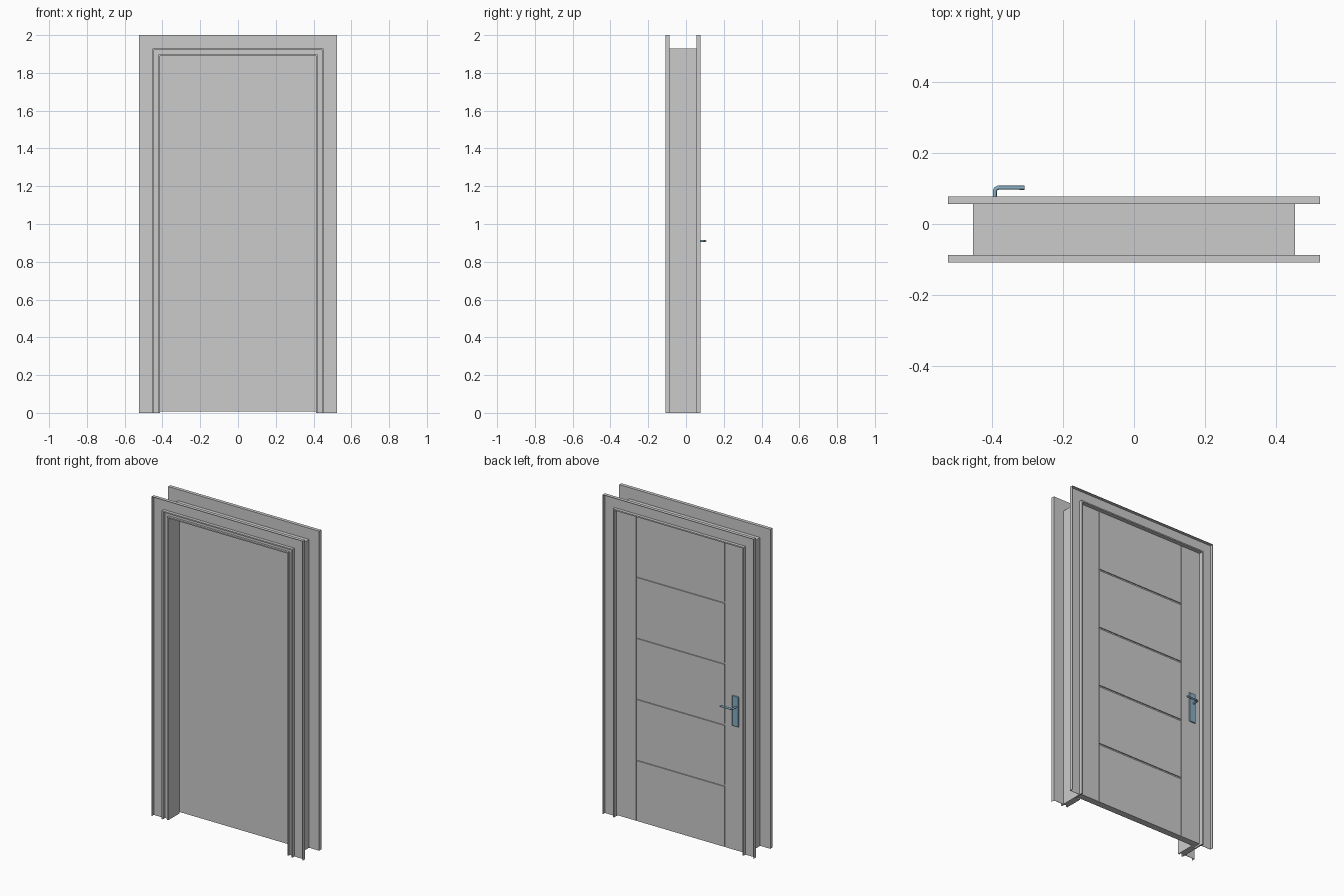
import bpy, bmesh
from mathutils import Vector

if "Cube" in bpy.data.objects:
    bpy.data.objects.remove(bpy.data.objects["Cube"])

W, H = 0.523, 2.0              # outer half width and height of the frame
FRONT, FRONT_IN = -0.108, -0.0865
BACK, BACK_IN = 0.077, 0.0555


def add_mesh(name, bm, mat=None):
    bmesh.ops.recalc_face_normals(bm, faces=bm.faces)
    me = bpy.data.meshes.new(name)
    bm.to_mesh(me)
    bm.free()
    ob = bpy.data.objects.new(name, me)
    bpy.context.collection.objects.link(ob)
    if mat:
        me.materials.append(mat)
    return ob


def box(name, x0, x1, y0, y1, z0, z1, mat=None):
    bm = bmesh.new()
    bmesh.ops.create_cube(bm, size=1)
    for v in bm.verts:
        v.co = Vector(((x0 + x1) / 2 + v.co.x * (x1 - x0),
                       (y0 + y1) / 2 + v.co.y * (y1 - y0),
                       (z0 + z1) / 2 + v.co.z * (z1 - z0)))
    return add_mesh(name, bm, mat)


def door_sweep(name, profile):
    """Mitred sweep of a closed (inset, y) profile up, across and down."""
    bm = bmesh.new()
    rings = []
    for sx, top in ((-1, 0), (-1, 1), (1, 1), (1, 0)):
        rings.append([bm.verts.new((sx * (W - d), y, (H - d) * top))
                      for d, y in profile])
    n = len(profile)
    for a, b in zip(rings, rings[1:]):
        for i in range(n):
            j = (i + 1) % n
            bm.faces.new((a[i], a[j], b[j], b[i]))
    bm.faces.new(rings[0])
    bm.faces.new(rings[-1])
    return add_mesh(name, bm)


# casings: thin outer lip, flat back plate, thicker inner lip
for name, out, inn in (("front_casing", FRONT, FRONT_IN),
                       ("back_casing", BACK, BACK_IN)):
    t = 0.002 if out > inn else -0.002
    door_sweep(name, [(0, inn), (0, out), (0.002, out), (0.002, inn + t),
                      (0.070, inn + t), (0.070, out), (0.078, out),
                      (0.078, inn)])

# jamb with front rib and a rebate for the leaf
door_sweep("jamb", [(0.070, FRONT_IN), (0.1025, FRONT_IN), (0.1025, -0.100),
                    (0.110, -0.100), (0.110, 0.012), (0.078, 0.012),
                    (0.078, BACK_IN), (0.070, BACK_IN)])

# door leaf: core, two stiles and five panels separated by grooves
LX, Z0, Z1, PX = 0.442, 0.008, 1.919, 0.306
DOOR_BACK = 0.055
box("door_core", -LX, LX, 0.013, DOOR_BACK - 0.006, Z0, Z1)
for side, s in (("left", -1), ("right", 1)):
    a, b = sorted((s * (PX + 0.002), s * LX))
    box("door_stile_" + side, a, b, DOOR_BACK - 0.006, DOOR_BACK, Z0, Z1)
step = (Z1 - Z0) / 5
for i in range(5):
    lo = Z0 + i * step + (0.005 if i > 0 else 0)
    hi = Z0 + (i + 1) * step - (0.005 if i < 4 else 0)
    box(f"door_panel_{i + 1}", -PX + 0.002, PX - 0.002,
        DOOR_BACK - 0.006, DOOR_BACK, lo, hi)

# handle: plate, bent lever and keyhole collar
steel = bpy.data.materials.new("handle_blue")
steel.diffuse_color = (0.25, 0.42, 0.55, 1)
steel.use_nodes = True
steel.node_tree.nodes["Principled BSDF"].inputs["Base Color"].default_value = steel.diffuse_color
HX, HZ = -0.391, 0.91
plate = box("handle_plate", HX - 0.016, HX + 0.028, DOOR_BACK,
            DOOR_BACK + 0.008, 0.785, 0.975, steel)
bev = plate.modifiers.new("edge", "BEVEL")
bev.width, bev.segments = 0.002, 1

cu = bpy.data.curves.new("handle_lever", "CURVE")
cu.dimensions = "3D"
cu.bevel_depth, cu.bevel_resolution, cu.use_fill_caps = 0.0058, 2, True
path = [(HX, DOOR_BACK), (HX, 0.093), (HX + 0.003, 0.099),
        (HX + 0.009, 0.102), (-0.308, 0.102)]
sp = cu.splines.new("POLY")
sp.points.add(len(path) - 1)
for p, (x, y) in zip(sp.points, path):
    p.co = (x, y, HZ, 1)
cu.materials.append(steel)
bpy.context.collection.objects.link(bpy.data.objects.new("handle_lever", cu))
